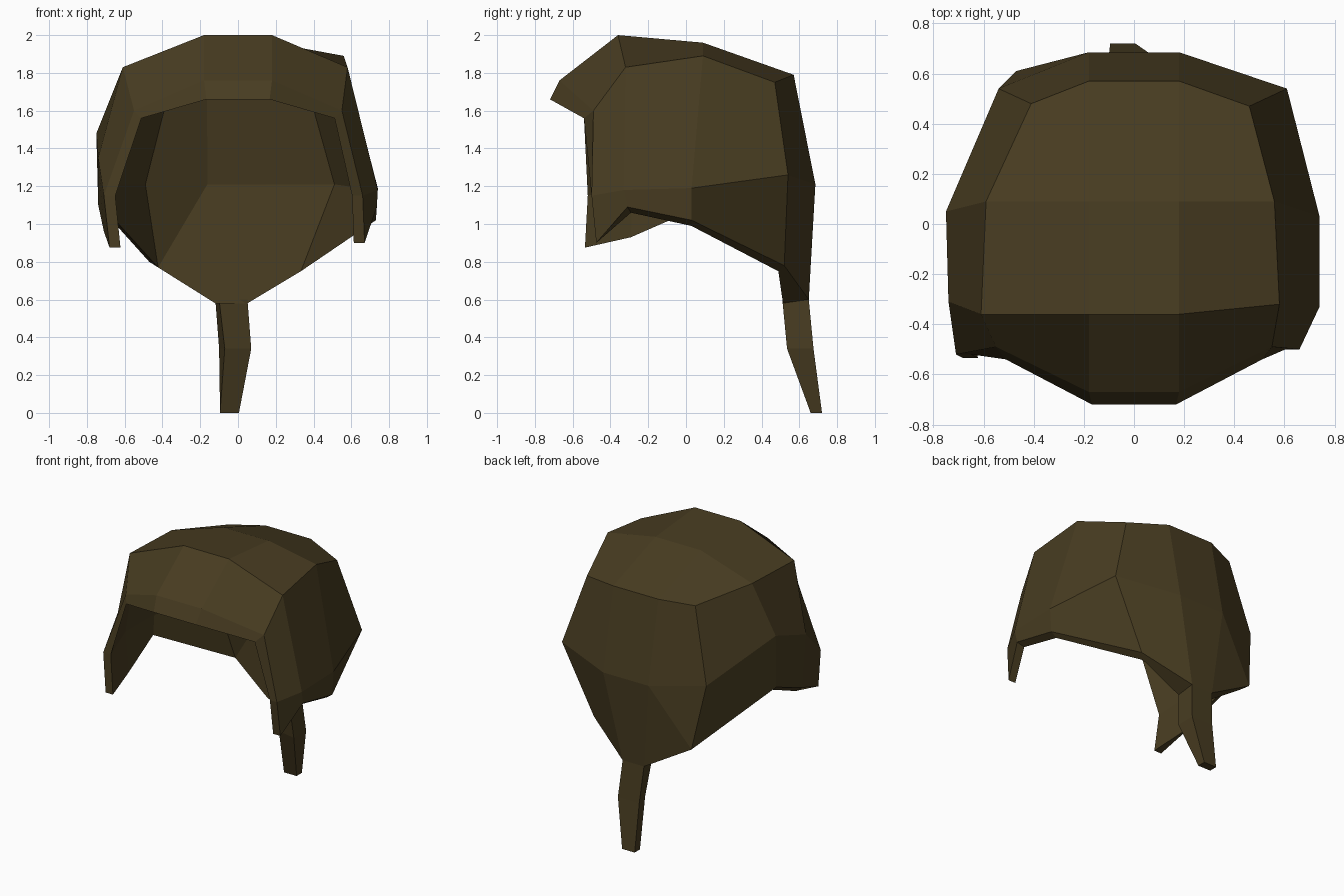
import bpy
import bmesh

old_cube = bpy.data.objects.get("Cube")
if old_cube:
    bpy.data.objects.remove(old_cube, do_unlink=True)

# Single dark brown hair colour
brown = bpy.data.materials.new("dark_brown_hair")
brown.use_nodes = True
colour = (0.064, 0.045, 0.015, 1)
brown.diffuse_color = colour
shader = next(n for n in brown.node_tree.nodes if n.type == "BSDF_PRINCIPLED")
shader.inputs["Base Color"].default_value = colour
shader.inputs["Roughness"].default_value = 0.9


def finish(name, bm):
    """Turn a bmesh into a flat-shaded object with the hair colour."""
    bmesh.ops.recalc_face_normals(bm, faces=bm.faces[:])
    mesh = bpy.data.meshes.new(name)
    bm.to_mesh(mesh)
    bm.free()
    mesh.materials.append(brown)
    obj = bpy.data.objects.new(name, mesh)
    bpy.context.collection.objects.link(obj)
    return obj


# Strip from fringe to crown, shared by both sides
ridge = [(.18, -.67, 1.76), (.18, -.36, 2), (.18, .09, 1.96), (.18, .57, 1.79), (.18, .57, 1.79)]

# Rings running from the sideburn to the nape: hem, widest line, crown
left_rings = [
    [(.67, -.475, .9), (.735, -.31, 1.09), (.73, .03, 1.02), (.37, .52, .78), (.05, .65, .6)],
    [(.66, -.5, 1.15), (.74, -.33, 1.18), (.74, .03, 1.19), (.61, .54, 1.26), (.18, .685, 1.21)],
    [(.55, -.49, 1.6), (.58, -.32, 1.83), (.56, .09, 1.89), (.46, .47, 1.75), ridge[-1]],
    ridge,
]
right_rings = [
    [(.68, -.535, .875), (.71, -.31, .96), (.74, .03, 1.1), (.47, .61, .8), (.12, .65, .6)],
    [(.71, -.52, 1.15), (.74, -.31, 1.35), (.75, .05, 1.48), (.54, .54, 1.25), (.18, .685, 1.21)],
    [(.55, -.49, 1.6), (.61, -.36, 1.83), (.59, .09, 1.83), (.41, .48, 1.77), ridge[-1]],
    ridge,
]


def inner_point(point, row, at_front):
    """Inside surface: thin at the fringe and sideburns, thicker behind."""
    x, y, z = point
    if at_front:
        if row < 2:
            return (x * .915, y, z)
        return (x * .93, y - .05, z - (.1 if row == 3 else .04))
    if row == 0:
        if abs(x) < .2:
            return (x, y * .79, z - .02)
        return (x * (.9 if y > .3 else .94), y * .94, z - .03)
    depth = .075 + .05 * y
    x *= 1 - depth * (1.6 if x > 0 else .9)
    y *= 1 - depth * 1.5
    return (x, y, z - depth if row > 1 else min(z, 1.21))


# Hair cap: outer skin, inner skin and the rim between them
bm = bmesh.new()
outer, inner, grid = {}, {}, []
for row, (left, right) in enumerate(zip(left_rings, right_rings)):
    points = left + [(-x, y, z) for x, y, z in reversed(right)]
    last = len(points) - 1
    for i, point in enumerate(points):
        if point not in outer:
            outer[point] = bm.verts.new(point)
            inner[point] = bm.verts.new(inner_point(point, row, i in (0, last)))
    grid.append(points)

polygons = []
for row, (low, high) in enumerate(zip(grid, grid[1:])):
    for i in range(len(low) - 1):
        if row == 0 and i == 5:
            # Creased corner beside the nape
            polygons += [(low[i], low[i + 1], high[i]), (low[i + 1], high[i + 1], high[i])]
        else:
            polygons.append((low[i], low[i + 1], high[i + 1], high[i]))
top = grid[-1]
for i in range(3):
    polygons.append((top[i], top[i + 1], top[-2 - i], top[-1 - i]))

edge_count = {}
for polygon in polygons:
    corners = list(dict.fromkeys(polygon))
    if len(corners) < 3:
        continue
    bm.faces.new([outer[p] for p in corners])
    bm.faces.new([inner[p] for p in reversed(corners)])
    for a, b in zip(corners, corners[1:] + corners[:1]):
        key = frozenset((a, b))
        edge_count[key] = edge_count.get(key, 0) + 1
for edge, count in edge_count.items():
    if count == 1:
        a, b = edge
        bm.faces.new((outer[a], outer[b], inner[b], inner[a]))
finish("hair_cap", bm)

# Thin tail hanging from the nape: x range, y range, height, inset of one front corner
sections = [(-.12, .05, .51, .65, .6, .02), (-.1, .07, .535, .675, .34, .03),
            (-.095, .005, .66, .72, 0, 0)]
bm = bmesh.new()
loops = []
for x0, x1, y0, y1, z, inset in sections:
    corners = ((x0 + inset, y0 + inset), (x1, y0), (x1, y1), (x0, y1))
    loops.append([bm.verts.new((x, y, z)) for x, y in corners])
for upper, lower in zip(loops, loops[1:]):
    for i in range(4):
        j = (i + 1) % 4
        bm.faces.new((upper[i], upper[j], lower[j], lower[i]))
bm.faces.new(loops[0])
bm.faces.new(loops[-1])
finish("nape_tail", bm)
